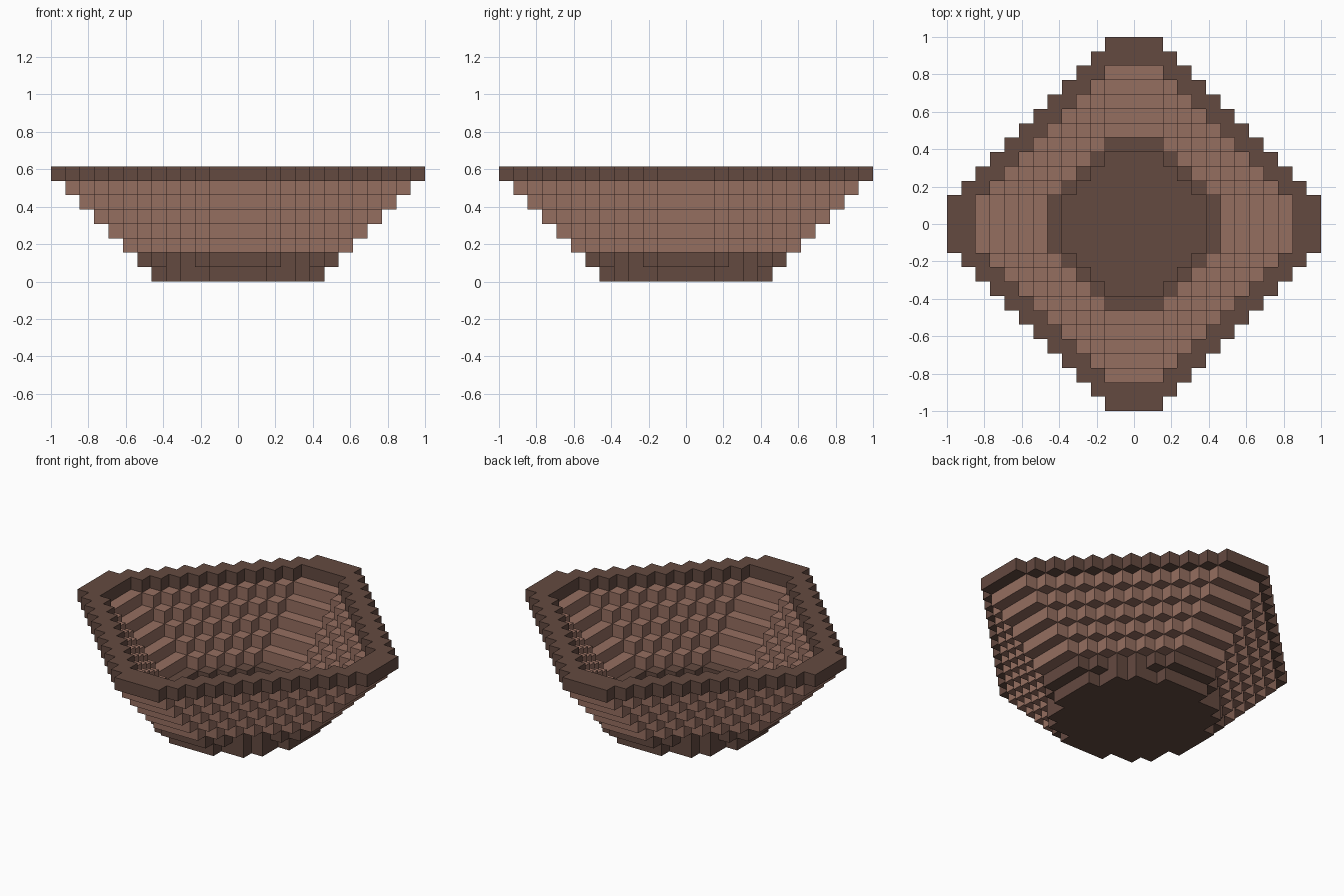
import bpy
import bmesh
from mathutils import Vector

cube = bpy.data.objects.get("Cube")
if cube:
    bpy.data.objects.remove(cube, do_unlink=True)

LAYERS = 8
FLOOR_RADIUS = 6
RIM_RADIUS = FLOOR_RADIUS + LAYERS - 1
STEP = 1 / RIM_RADIUS          # edge length of one block


def make_material(name, colour):
    mat = bpy.data.materials.new(name)
    mat.use_nodes = True
    mat.diffuse_color = (*colour, 1)
    mat.node_tree.nodes["Principled BSDF"].inputs["Base Color"].default_value = (*colour, 1)
    return mat


dark_brown = make_material("dark_brown", (0.127, 0.068, 0.051))
light_brown = make_material("light_brown", (0.300, 0.156, 0.117))


def in_diamond(x, y, radius):
    """Stepped diamond with blunt tips, measured from block centres."""
    return abs(x) + abs(y) <= radius + 1 and max(abs(x), abs(y)) < radius


def is_block(x, y, layer):
    radius = FLOOR_RADIUS + layer
    if layer == 0:             # solid rounded floor
        return x * x + y * y < radius * radius
    return in_diamond(x, y, radius) and not in_diamond(x, y, radius - 2)


span = [i + 0.5 for i in range(-RIM_RADIUS, RIM_RADIUS)]
blocks = {(x, y, k) for k in range(LAYERS) for x in span for y in span if is_block(x, y, k)}

DIRECTIONS = [Vector(d) for axis in ((1, 0, 0), (0, 1, 0), (0, 0, 1))
              for d in (axis, [-c for c in axis])]


def build_part(name, layers, mat):
    """Outer skin of the blocks in the given layers."""
    bm = bmesh.new()
    verts = {}

    def vert(p):
        key = tuple(round(c * 2) for c in p)
        if key not in verts:
            verts[key] = bm.verts.new(p * STEP)
        return verts[key]

    for block in sorted(b for b in blocks if b[2] in layers):
        centre = Vector(block) + Vector((0, 0, 0.5))
        for n in DIRECTIONS:
            if tuple(Vector(block) + n) in blocks:
                continue
            u = Vector((n.y, n.z, n.x))
            v = n.cross(u)
            corners = [centre + (n + u * a + v * b) / 2
                       for a, b in ((-1, -1), (1, -1), (1, 1), (-1, 1))]
            bm.faces.new([vert(p) for p in corners])

    mesh = bpy.data.meshes.new(name)
    bm.to_mesh(mesh)
    bm.free()
    mesh.materials.append(mat)
    obj = bpy.data.objects.new(name, mesh)
    bpy.context.collection.objects.link(obj)


# Floor and foot, sloping stepped wall, top rim
build_part("bowl_base", range(0, 2), dark_brown)
build_part("bowl_wall", range(2, LAYERS - 1), light_brown)
build_part("bowl_rim", range(LAYERS - 1, LAYERS), dark_brown)
